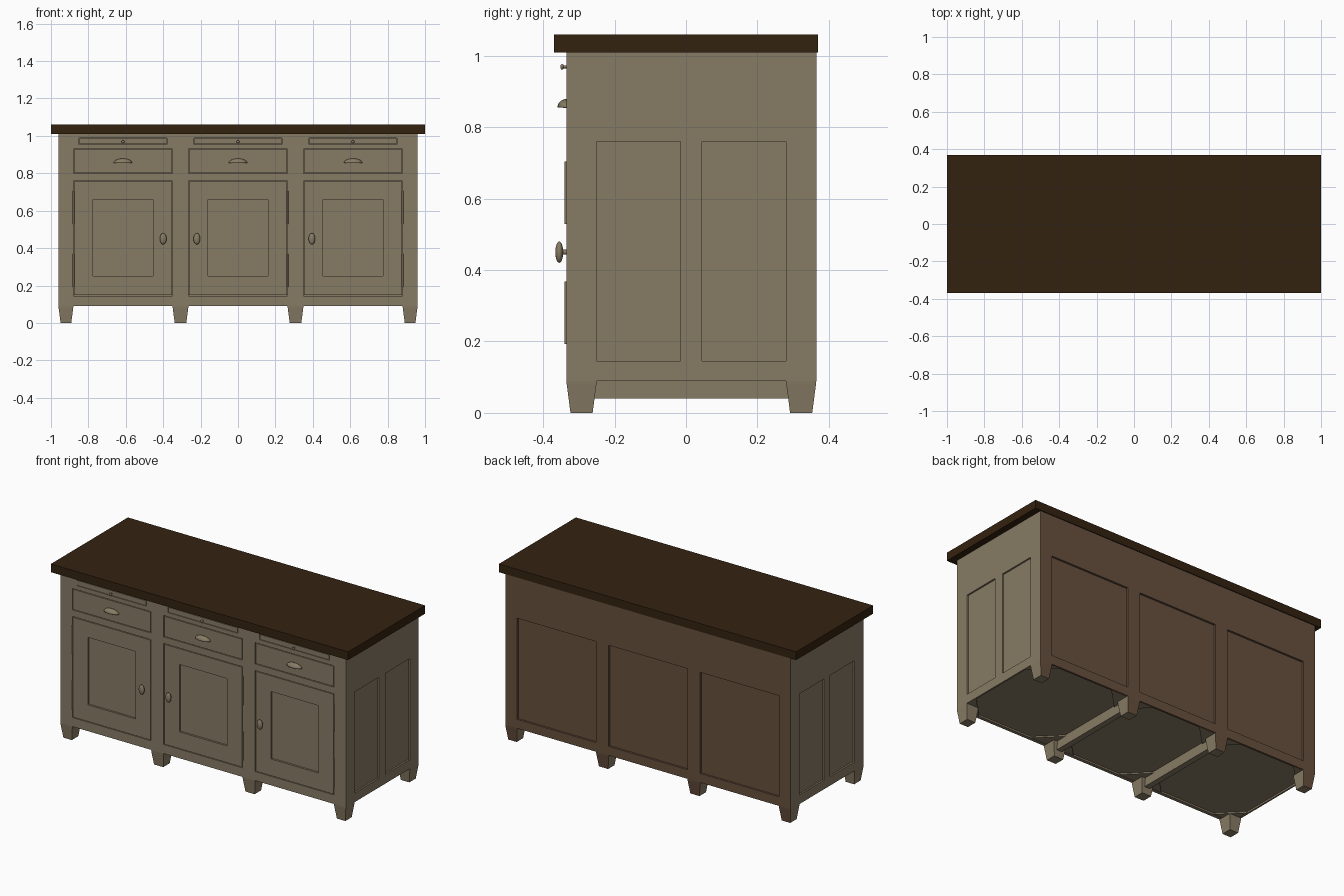
import bpy, bmesh, math
from mathutils import Matrix, Vector

if "Cube" in bpy.data.objects:
    bpy.data.objects.remove(bpy.data.objects["Cube"])


def material(name, rgb):
    m = bpy.data.materials.new(name)
    m.diffuse_color = (*rgb, 1)
    m.use_nodes = True
    m.node_tree.nodes["Principled BSDF"].inputs["Base Color"].default_value = m.diffuse_color
    return m


TAN = material("tan paint", (0.245, 0.198, 0.128))
DARK = material("dark wood top", (0.034, 0.016, 0.005))
BROWN = material("brown back", (0.138, 0.080, 0.047))

FRONT, BACK, SIDE = -0.335, 0.365, 0.96
BAYS = [(-0.88, -0.35), (-0.265, 0.265), (0.35, 0.88)]
SIDE_BAYS = [(-0.25, -0.015), (0.045, 0.28)]
DOOR_Z, DRAWER_Z, TRAY_Z = (0.145, 0.76), (0.80, 0.93), (0.955, 0.99)


def finish(bm, name, mats, smooth=False):
    bmesh.ops.recalc_face_normals(bm, faces=bm.faces)
    me = bpy.data.meshes.new(name)
    # faces on the rear plane take the second colour when there is one
    for f in bm.faces:
        f.smooth = smooth
        if len(mats) > 1 and f.normal.y > 0.9 and f.calc_center_median().y > 0.33:
            f.material_index = 1
    bm.to_mesh(me)
    bm.free()
    for m in mats:
        me.materials.append(m)
    if smooth:
        me.set_sharp_from_angle(angle=math.radians(40))
    ob = bpy.data.objects.new(name, me)
    bpy.context.collection.objects.link(ob)
    return ob


def box(name, x, y, z, mats=(TAN,)):
    bm = bmesh.new()
    size = Vector((x[1] - x[0], y[1] - y[0], z[1] - z[0]))
    mid = Vector((x[0] + x[1], y[0] + y[1], z[0] + z[1])) / 2
    bmesh.ops.create_cube(bm, size=1, matrix=Matrix.Translation(mid) @ Matrix.Diagonal((*size, 1)))
    return finish(bm, name, mats)


def frame(name, place, u, v, holes, depth, mats=(TAN,)):
    """Flat board with rectangular openings; place(u, v, d) maps to space."""
    us = sorted({*u, *(a for h in holes for a in h[0])})
    vs = sorted({*v, *(a for h in holes for a in h[1])})
    bm = bmesh.new()
    grid = {(a, b): bm.verts.new(place(a, b, 0)) for a in us for b in vs}
    for a0, a1 in zip(us, us[1:]):
        for b0, b1 in zip(vs, vs[1:]):
            ca, cb = (a0 + a1) / 2, (b0 + b1) / 2
            if not any(h[0][0] < ca < h[0][1] and h[1][0] < cb < h[1][1] for h in holes):
                bm.faces.new([grid[p] for p in ((a0, b0), (a1, b0), (a1, b1), (a0, b1))])
    bmesh.ops.delete(bm, geom=[w for w in bm.verts if not w.link_faces], context='VERTS')
    shift = Vector(place(0, 0, depth)) - Vector(place(0, 0, 0))
    new = bmesh.ops.extrude_face_region(bm, geom=bm.faces[:], use_keep_orig=True)["geom"]
    bmesh.ops.translate(bm, vec=shift, verts=[w for w in new if isinstance(w, bmesh.types.BMVert)])
    return finish(bm, name, mats)


def on_front(u, v, d):
    return (u, FRONT + d, v)


def on_back(u, v, d):
    return (u, BACK - d, v)


def inset(r, g):
    return (r[0] + g, r[1] - g)


def ellipsoid(name, centre, radii, cup=False):
    bm = bmesh.new()
    bmesh.ops.create_uvsphere(bm, u_segments=24, v_segments=12, radius=1)
    if cup:  # keep the upper front quarter
        for n in ((0, 0, -1), (0, 1, 0)):
            bmesh.ops.bisect_plane(bm, geom=bm.verts[:] + bm.edges[:] + bm.faces[:], dist=1e-5,
                                   plane_co=(0, 0, 0), plane_no=n, clear_outer=True)
    bmesh.ops.transform(bm, verts=bm.verts, matrix=Matrix.Translation(centre) @ Matrix.Diagonal((*radii, 1)))
    ob = finish(bm, name, (TAN,), True)
    if cup:
        ob.modifiers.new("thickness", 'SOLIDIFY').thickness = 0.002
    return ob


def rod(name, centre, radius, length, along_y=False):
    bm = bmesh.new()
    turn = Matrix.Rotation(math.pi / 2 if along_y else 0, 4, 'X')
    bmesh.ops.create_cone(bm, cap_ends=True, segments=16, radius1=radius, radius2=radius,
                          depth=length, matrix=Matrix.Translation(centre) @ turn)
    return finish(bm, name, (TAN,), True)


def leg(name, x, y):
    """Tapered foot filling the rectangle x, y at its top."""
    bm = bmesh.new()
    rings = []
    for z, g in ((0.09, 0), (0.08, 0.001), (0, 0.0115)):
        (a, b), (c, d) = inset(x, g), inset(y, g)
        rings.append([bm.verts.new((p, q, z)) for p, q in ((a, c), (b, c), (b, d), (a, d))])
    bm.faces.new(rings[0])
    bm.faces.new(rings[-1])
    for r, s in zip(rings, rings[1:]):
        for i in range(4):
            bm.faces.new((r[i], r[(i + 1) % 4], s[(i + 1) % 4], s[i]))
    return finish(bm, name, (TAN, BROWN))


# worktop and inner carcass
box("worktop", (-1, 1), (-0.37, 0.37), (1.01, 1.06), (DARK,))
box("carcass", (-0.95, 0.95), (FRONT + 0.02, BACK - 0.012), (0.10, 1.01), (TAN, BROWN))

# front, back and side frames
trays = [inset(b, 0.03) for b in BAYS]
openings = [(b, z) for b in BAYS for z in (DOOR_Z, DRAWER_Z)] + [(t, TRAY_Z) for t in trays]
frame("front_frame", on_front, (-0.95, 0.95), (0.09, 1.01), openings, 0.02)
frame("back_frame", on_back, (-0.95, 0.95), (0.09, 1.01), [(b, DOOR_Z) for b in BAYS], 0.012, (BROWN,))
for s, label in ((-1, "left"), (1, "right")):
    frame(label + "_side_frame", lambda u, v, d: (s * (SIDE - d), u, v), (FRONT, BACK), (0.09, 1.01),
          [(b, DOOR_Z) for b in SIDE_BAYS], 0.01, (TAN, BROWN))

# doors, drawers and pull-out trays, with hinge side -1 left or 1 right
for i, (bay, hinge, knob_x) in enumerate(zip(BAYS, (-1, 1, 1), (-0.40, -0.22, 0.395)), 1):
    mid = sum(bay) / 2
    u, v = inset(bay, 0.004), inset(DOOR_Z, 0.004)
    hole = (inset(bay, 0.105), (0.25, 0.66))
    frame(f"door_{i}", on_front, u, v, [hole], 0.018)
    box(f"door_panel_{i}", inset(hole[0], -0.01), (FRONT + 0.012, FRONT + 0.017), inset(hole[1], -0.01))
    box(f"drawer_front_{i}", u, (FRONT, FRONT + 0.02), inset(DRAWER_Z, 0.004))
    box(f"tray_front_{i}", inset(trays[i - 1], 0.003), (FRONT, FRONT + 0.02), inset(TRAY_Z, 0.003))
    # handles
    ellipsoid(f"cup_pull_{i}", (mid, FRONT, 0.855), (0.05, 0.025, 0.024), cup=True)
    ellipsoid(f"door_knob_{i}", (knob_x, -0.355, 0.45), (0.018, 0.011, 0.03))
    rod(f"door_knob_stem_{i}", (knob_x, -0.341, 0.45), 0.007, 0.018, True)
    ellipsoid(f"tray_knob_{i}", (mid, -0.347, 0.969), (0.008, 0.005, 0.008))
    rod(f"tray_knob_stem_{i}", (mid, -0.339, 0.969), 0.004, 0.014, True)
    # hinge barrels
    hx = bay[0] if hinge < 0 else bay[1]
    for z, part in ((0.28, "lower"), (0.617, "upper")):
        rod(f"{part}_hinge_{i}", (hx, FRONT, z), 0.005, 0.175)

# feet under every upright, front and back
POSTS = [(-0.96, -0.88), (-0.35, -0.265), (0.265, 0.35), (0.88, 0.96)]
for i, post in enumerate(POSTS, 1):
    leg(f"front_leg_{i}", post, (FRONT, -0.25))
    leg(f"back_leg_{i}", post, (0.28, BACK))

# underside: cross rails and corner braces
for i, x in enumerate((-0.3075, 0.3075), 1):
    box(f"cross_rail_{i}", (x - 0.018, x + 0.018), (-0.26, 0.29), (0.04, 0.10))
for i, (x0, x1) in enumerate(((-0.95, -0.3255), (-0.2895, 0.2895), (0.3255, 0.95)), 1):
    bm = bmesh.new()
    for x, dx in ((x0, 0.13), (x1, -0.13)):
        for y, dy in ((FRONT + 0.02, 0.13), (BACK - 0.012, -0.13)):
            tri = bm.faces.new([bm.verts.new(p) for p in ((x, y, 0.092), (x + dx, y, 0.092), (x, y + dy, 0.092))])
            top = bmesh.ops.extrude_face_region(bm, geom=[tri], use_keep_orig=True)["geom"]
            bmesh.ops.translate(bm, vec=(0, 0, 0.008), verts=[w for w in top if isinstance(w, bmesh.types.BMVert)])
    finish(bm, f"corner_braces_{i}", (TAN,))
